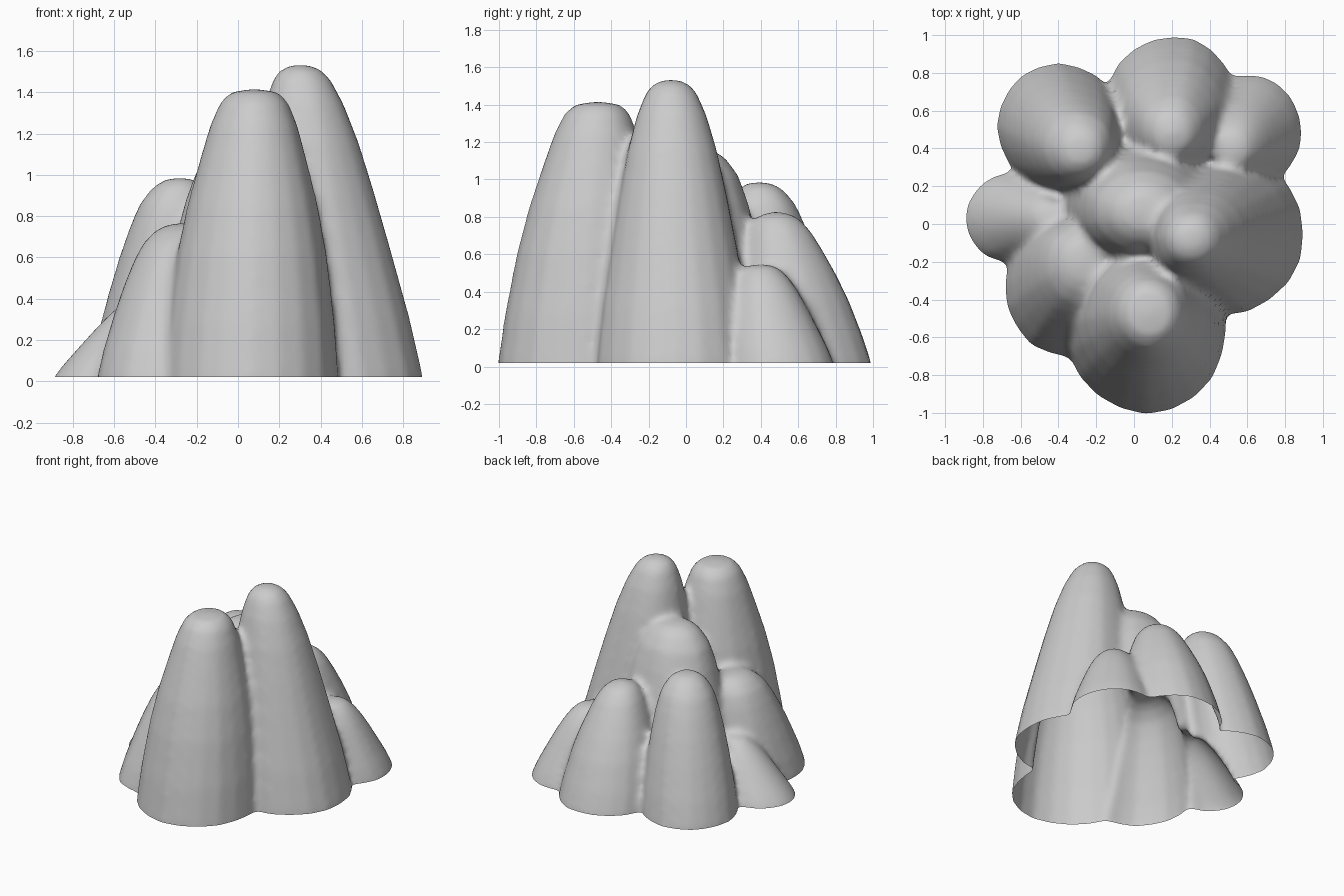
import bpy, bmesh, math, random
from mathutils import Vector

if "Cube" in bpy.data.objects:
    bpy.data.objects.remove(bpy.data.objects["Cube"])

random.seed(4)
FLOOR = 0.02
SEG = 20
# mound silhouettes: (height fraction, radius fraction)
FRACTIONS = [0.02, 0.2, 0.43, 0.6, 0.75, 0.87, 0.95, 0.985]
ROUND = [1.0, 0.94, 0.83, 0.71, 0.58, 0.46, 0.33, 0.2]
FULL = [1.0, 0.95, 0.85, 0.76, 0.66, 0.55, 0.39, 0.24]
SLIM = [1.0, 0.92, 0.78, 0.67, 0.56, 0.44, 0.32, 0.21]
BLUNT = [1.0, 0.95, 0.85, 0.74, 0.61, 0.5, 0.39, 0.28]


def mound(name, base, radii, top, height, shape):
    """Closed leaning mound lofted from slightly irregular rings."""
    bm = bmesh.new()
    wob = [random.uniform(0.985, 1.02) for _ in range(SEG)]
    rings = []
    for t, s in [(-0.25 / height, 1.03)] + list(zip(FRACTIONS, shape)):
        c = Vector(base).lerp(Vector(top), max(t, 0))
        rings.append([bm.verts.new((
            c.x + radii[0] * s * wob[i] * math.cos(2 * math.pi * i / SEG),
            c.y + radii[1] * s * wob[i] * math.sin(2 * math.pi * i / SEG),
            t * height)) for i in range(SEG)])
    for a, b in zip(rings, rings[1:]):
        for i in range(SEG):
            j = (i + 1) % SEG
            bm.faces.new((a[i], a[j], b[j], b[i]))
    tip = bm.verts.new((top[0], top[1], height))
    for i in range(SEG):
        bm.faces.new((rings[-1][i], rings[-1][(i + 1) % SEG], tip))
    bm.faces.new(rings[0][::-1])
    me = bpy.data.meshes.new(name)
    bm.to_mesh(me)
    bm.free()
    ob = bpy.data.objects.new(name, me)
    bpy.context.collection.objects.link(ob)
    return ob


# name, base centre, base radii, top centre, height, silhouette
MOUNDS = [
    ("front_peak", (0.06, -0.55), (0.43, 0.45), (0.08, -0.47), 1.42, BLUNT),
    ("right_peak", (0.46, -0.05), (0.44, 0.43), (0.30, -0.08), 1.54, SLIM),
    ("middle_mound", (0.04, 0.12), (0.46, 0.39), (0.05, 0.06), 1.17, FULL),
    ("back_mound", (0.20, 0.63), (0.35, 0.37), (0.20, 0.48), 0.83, ROUND),
    ("back_left_mound", (-0.40, 0.52), (0.33, 0.33), (-0.28, 0.39), 0.99, FULL),
    ("left_mound", (-0.34, -0.33), (0.35, 0.38), (-0.26, -0.20), 0.77, FULL),
    ("left_foot", (-0.66, 0.03), (0.25, 0.24), (-0.44, 0.03), 0.42, SLIM),
    ("back_right_foot", (0.60, 0.49), (0.29, 0.31), (0.52, 0.40), 0.55, SLIM),
]
parts = [mound(*m) for m in MOUNDS]
rock = parts[0]
rock.name = "rock_cluster"
bpy.context.view_layer.objects.active = rock
rock.select_set(True)

# merge the mounds into one skin
for other in parts[1:]:
    mod = rock.modifiers.new("union", 'BOOLEAN')
    mod.operation = 'UNION'
    mod.solver = 'EXACT'
    mod.object = other
    bpy.ops.object.modifier_apply(modifier=mod.name)
for other in parts[1:]:
    bpy.data.objects.remove(other)

# even out the skin and soften the valleys between mounds
mod = rock.modifiers.new("skin", 'REMESH')
mod.mode = 'VOXEL'
mod.voxel_size = 0.025
bpy.ops.object.modifier_apply(modifier=mod.name)
mod = rock.modifiers.new("soften", 'SMOOTH')
mod.factor = 0.5
mod.iterations = 8
bpy.ops.object.modifier_apply(modifier=mod.name)

# slice off the underside, leaving an open hollow shell
bm = bmesh.new()
bm.from_mesh(rock.data)
bmesh.ops.bisect_plane(bm, geom=bm.verts[:] + bm.edges[:] + bm.faces[:],
                       plane_co=(0, 0, FLOOR), plane_no=(0, 0, 1), clear_inner=True)
bm.to_mesh(rock.data)
bm.free()
bpy.ops.object.shade_smooth_by_angle(angle=math.radians(80))
